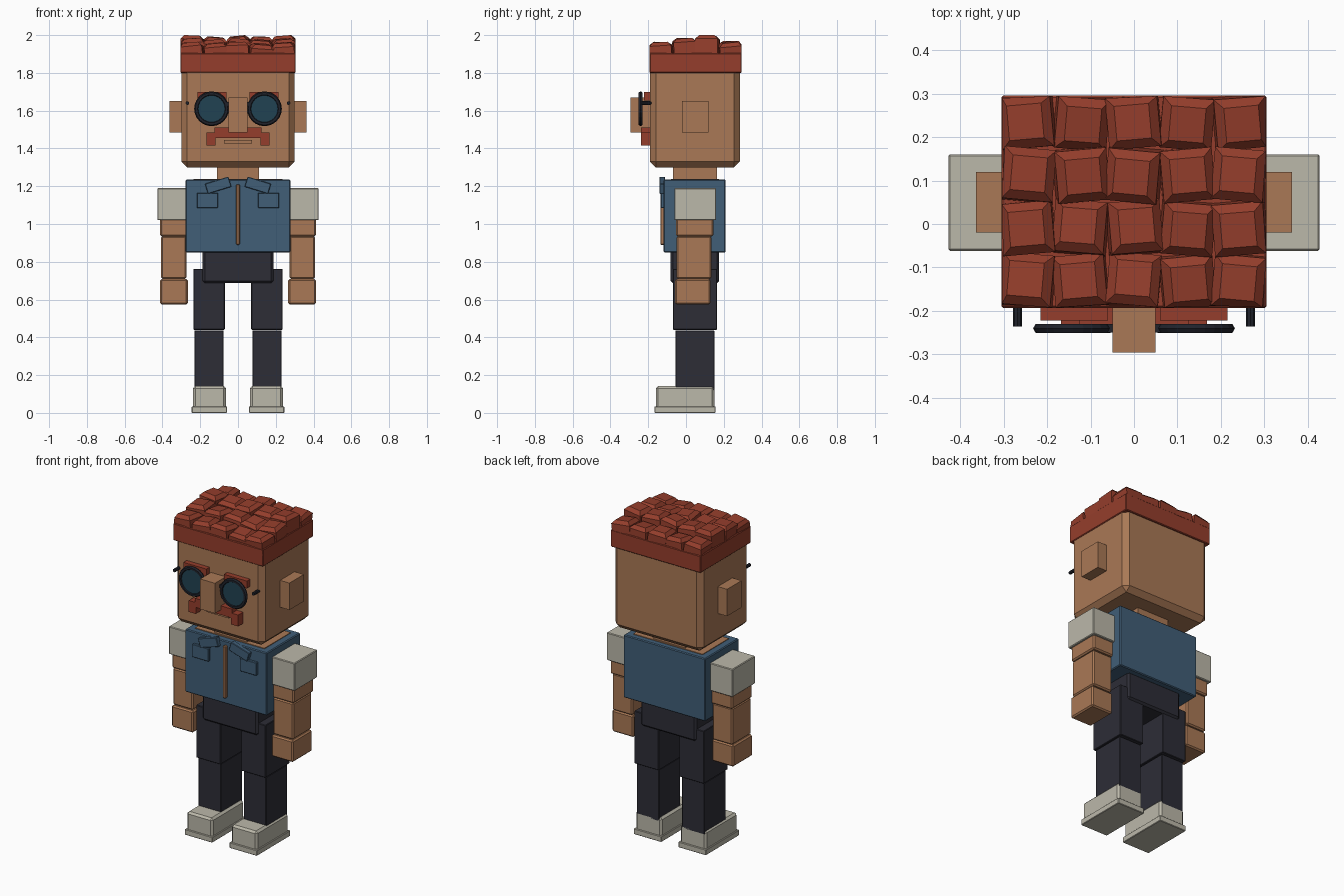
import bpy
import bmesh
import random
from math import radians, pi
from mathutils import Matrix, Vector

random.seed(4)
old = bpy.data.objects.get("Cube")
if old:
    bpy.data.objects.remove(old)


def material(name, rgb):
    m = bpy.data.materials.new(name)
    m.use_nodes = True
    m.diffuse_color = (*rgb, 1)
    m.node_tree.nodes["Principled BSDF"].inputs["Base Color"].default_value = (*rgb, 1)
    return m


skin = material("skin tan", (0.40, 0.19, 0.092))
red = material("hair red", (0.30, 0.048, 0.025))
blue = material("shirt blue", (0.052, 0.112, 0.185))
dark = material("trouser charcoal", (0.026, 0.026, 0.037))
grey = material("warm grey", (0.50, 0.48, 0.40))
teal = material("lens teal", (0.015, 0.055, 0.085))
black = material("frame black", (0.014, 0.016, 0.024))


def finish(name, bm, mat):
    bmesh.ops.recalc_face_normals(bm, faces=bm.faces)
    mesh = bpy.data.meshes.new(name)
    bm.to_mesh(mesh)
    bm.free()
    mesh.materials.append(mat)
    ob = bpy.data.objects.new(name, mesh)
    bpy.context.collection.objects.link(ob)
    return ob


def box(name, mat, xs, ys, zs, bevel=0.0, tilt=0.0):
    """Box from ranges on each axis, tilted about y, with optional chamfers."""
    size = [r[1] - r[0] for r in (xs, ys, zs)]
    centre = Vector([(r[0] + r[1]) / 2 for r in (xs, ys, zs)])
    bm = bmesh.new()
    bmesh.ops.create_cube(bm, size=1, matrix=Matrix.Diagonal((*size, 1)))
    ob = finish(name, bm, mat)
    ob.location = centre
    ob.rotation_euler.y = tilt
    if bevel:
        mod = ob.modifiers.new("chamfer", "BEVEL")
        mod.width = bevel
        mod.segments = 1
    return ob


def pair(name, mat, xs, ys, zs, bevel=0.0, tilt=0.0):
    """The same box on the left (+x) and the right (-x)."""
    box("left_" + name, mat, xs, ys, zs, bevel, tilt)
    box("right_" + name, mat, (-xs[1], -xs[0]), ys, zs, bevel, -tilt)


# Head and face
box("head", skin, (-0.30, 0.30), (-0.19, 0.285), (1.30, 1.85), 0.03)
box("neck", skin, (-0.11, 0.11), (-0.07, 0.165), (1.2, 1.32))
pair("ear", skin, (0.28, 0.363), (-0.02, 0.12), (1.485, 1.65))
box("nose", skin, (-0.05, 0.05), (-0.295, -0.18), (1.485, 1.67))
pair("eyebrow", red, (0.06, 0.215), (-0.222, -0.18), (1.655, 1.70))
box("mouth", skin, (-0.075, 0.075), (-0.199, -0.185), (1.425, 1.445))

# Moustache outline pulled forward from the face
half = [(0.12, 1.455), (0.12, 1.415), (0.168, 1.415),
        (0.168, 1.485), (0.125, 1.485), (0.125, 1.51)]
outline = half + [(-x, z) for x, z in reversed(half)]
bm = bmesh.new()
face = bm.faces.new([bm.verts.new((x, -0.18, z)) for x, z in outline])
out = bmesh.ops.extrude_face_region(bm, geom=[face])
bmesh.ops.translate(bm, vec=(0, -0.058, 0),
                    verts=[v for v in out["geom"] if isinstance(v, bmesh.types.BMVert)])
finish("moustache", bm, red)

# Hair band and rows of tilted tufts
box("hair_band", red, (-0.305, 0.305), (-0.193, 0.295), (1.80, 1.905), 0.004)
bm = bmesh.new()
for row, top in enumerate((1.965, 1.985, 2.0, 1.97)):
    for col in range(5):
        tuft = bmesh.new()
        bmesh.ops.create_cube(tuft, size=1, matrix=Matrix.Diagonal((0.12, 0.12, 0.12, 1)))
        upper = [e for e in tuft.edges if any(f.normal.z > 0.5 for f in e.link_faces)]
        bmesh.ops.bevel(tuft, geom=upper, offset=0.02, segments=1, affect="EDGES")
        sign = 1 if (row + col) % 2 else -1
        turn = (Matrix.Rotation(radians(5) * sign, 4, "Z")
                @ Matrix.Rotation(radians(random.uniform(-7, 7)), 4, "X")
                @ Matrix.Rotation(radians(random.uniform(-7, 7)), 4, "Y"))
        bmesh.ops.transform(tuft, matrix=turn, verts=tuft.verts)
        lift = top - 0.006 * (col % 2) - max(v.co.z for v in tuft.verts)
        bmesh.ops.translate(tuft, verts=tuft.verts,
                            vec=((col - 2) * 0.122, -0.131 + row * 0.122, lift))
        for v in tuft.verts:
            v.co.x = max(-0.304, min(0.304, v.co.x))
            v.co.y = max(-0.192, min(0.294, v.co.y))
            v.co.z = max(1.87, v.co.z)
        part = bpy.data.meshes.new("tuft")
        tuft.to_mesh(part)
        tuft.free()
        bm.from_mesh(part)
        bpy.data.meshes.remove(part)
finish("hair_tufts", bm, red)

# Round glasses
for side, sx in (("left", 1), ("right", -1)):
    bpy.ops.mesh.primitive_torus_add(
        major_radius=0.08, minor_radius=0.012, major_segments=24, minor_segments=6,
        location=(sx * 0.14, -0.24, 1.61), rotation=(pi / 2, 0, 0))
    rim = bpy.context.object
    rim.name = side + "_rim"
    rim.data.materials.append(black)
    bpy.ops.mesh.primitive_cylinder_add(
        vertices=24, radius=0.078, depth=0.01,
        location=(sx * 0.14, -0.24, 1.61), rotation=(pi / 2, 0, 0))
    lens = bpy.context.object
    lens.name = side + "_lens"
    lens.data.materials.append(teal)
    bpy.ops.mesh.primitive_cylinder_add(
        vertices=8, radius=0.01, depth=0.055,
        location=(sx * 0.268, -0.208, 1.64), rotation=(pi / 2, 0, 0))
    rod = bpy.context.object
    rod.name = side + "_glasses_arm"
    rod.data.materials.append(black)
box("glasses_bridge", black, (-0.062, 0.062), (-0.25, -0.23), (1.625, 1.645))

# Shirt
box("torso", blue, (-0.277, 0.277), (-0.118, 0.21), (0.85, 1.235), 0.005)
box("neckline", skin, (-0.235, 0.235), (-0.08, 0.175), (1.23, 1.239))
box("zip", skin, (-0.01, 0.01), (-0.136, -0.11), (0.89, 1.21), 0.004)
pair("collar_flap", blue, (0.04, 0.17), (-0.141, -0.11), (1.177, 1.233), 0.003, radians(17))
pair("pocket", blue, (0.106, 0.218), (-0.134, -0.11), (1.085, 1.165), 0.003)

# Arms
pair("sleeve", grey, (0.27, 0.427), (-0.062, 0.16), (1.02, 1.19), 0.004)
pair("upper_arm", skin, (0.27, 0.414), (-0.052, 0.146), (0.935, 1.04), 0.008)
pair("forearm", skin, (0.272, 0.408), (-0.05, 0.135), (0.71, 0.936), 0.008)
pair("hand", skin, (0.266, 0.412), (-0.057, 0.13), (0.575, 0.708), 0.008)

# Hips, legs and shoes
box("hips", dark, (-0.188, 0.188), (-0.082, 0.176), (0.687, 0.86), 0.012)
pair("thigh", dark, (0.07, 0.236), (-0.07, 0.165), (0.44, 0.762), 0.003)
pair("shin", dark, (0.077, 0.23), (-0.056, 0.15), (0.12, 0.437), 0.003)
pair("shoe", grey, (0.064, 0.238), (-0.16, 0.15), (0.02, 0.142), 0.012)
pair("sole", grey, (0.058, 0.245), (-0.167, 0.157), (0, 0.035), 0.003)
